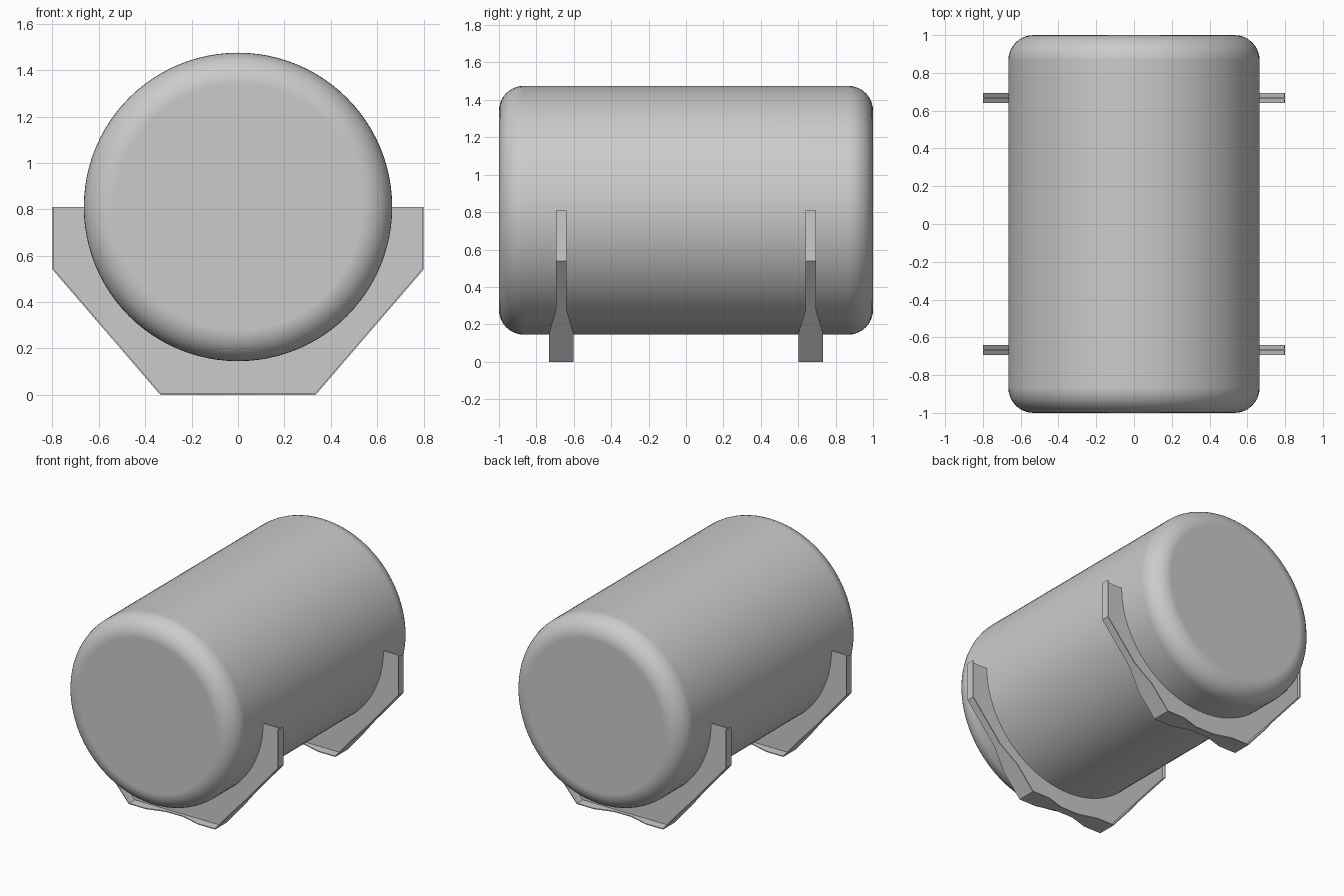
import bpy, bmesh, math
from mathutils import Vector

cube = bpy.data.objects.get("Cube")
if cube:
    bpy.data.objects.remove(cube)

RADIUS, AXIS_Z, ROUND = 0.665, 0.81, 0.133
SADDLE_Y = 0.667
SHEET = 0.006
NARROW, WIDE = 0.027, 0.066

grey = bpy.data.materials.new("light grey metal")
grey.use_nodes = True
colour = (0.6, 0.6, 0.6, 1)
grey.diffuse_color = colour
grey.node_tree.nodes["Principled BSDF"].inputs["Base Color"].default_value = colour


def add_object(name, bm):
    bmesh.ops.recalc_face_normals(bm, faces=bm.faces)
    mesh = bpy.data.meshes.new(name)
    bm.to_mesh(mesh)
    bm.free()
    mesh.materials.append(grey)
    obj = bpy.data.objects.new(name, mesh)
    bpy.context.collection.objects.link(obj)
    return obj


def extrude(bm, points, offset):
    """Solid from a flat outline, pushed along offset."""
    face = bm.faces.new([bm.verts.new(p) for p in points])
    new = bmesh.ops.extrude_face_region(bm, geom=[face])["geom"]
    verts = [v for v in new if isinstance(v, bmesh.types.BMVert)]
    bmesh.ops.translate(bm, verts=verts, vec=offset)


# Tank: round-edged cylinder lying along y
bm = bmesh.new()
bmesh.ops.create_cone(bm, cap_ends=True, segments=96,
                      radius1=RADIUS, radius2=RADIUS, depth=2)
rims = [e for e in bm.edges if abs(e.verts[0].co.z - e.verts[1].co.z) < 0.01]
bmesh.ops.bevel(bm, geom=rims, offset=ROUND, segments=10, profile=0.5, affect='EDGES')
for v in bm.verts:
    v.co = Vector((v.co.x, v.co.z, v.co.y + AXIS_Z))
tank = add_object("tank", bm)
bpy.context.view_layer.objects.active = tank
tank.select_set(True)
bpy.ops.object.shade_smooth_by_angle(angle=math.radians(35))
tank.modifiers.new("flat ends", 'WEIGHTED_NORMAL').keep_sharp = True
tank.select_set(False)

# Right half of the saddle outline, from top to bottom, with flange half widths
TOP, SIDE, FOOT = (0.8, AXIS_Z), (0.8, 0.54), (0.335, 0)


def on_slope(z):
    t = z / SIDE[1]
    return (FOOT[0] + t * (SIDE[0] - FOOT[0]), z)


runs = [
    [(TOP, NARROW), (SIDE, NARROW)],
    [(SIDE, NARROW), (on_slope(0.28), NARROW), (on_slope(0.15), WIDE), (FOOT, WIDE)],
    [(FOOT, WIDE), ((0.2, 0), WIDE), ((0.07, 0), NARROW), ((0, 0), NARROW)],
]

for label, y in (("front", -SADDLE_Y), ("back", SADDLE_Y)):
    # Web: thin upright sheet cradling the tank
    bm = bmesh.new()
    half = [TOP, SIDE, FOOT]
    outline = half + [(-x, z) for x, z in reversed(half)]
    for i in range(49):
        a = math.pi + math.pi * i / 48
        r = RADIUS - 0.004
        outline.append((r * math.cos(a), AXIS_Z + r * math.sin(a)))
    extrude(bm, [(x, y - SHEET / 2, z) for x, z in outline], (0, SHEET, 0))
    add_object(label + "_saddle_web", bm)

    # Flange: strip round the outer edge, flared at the feet
    bm = bmesh.new()
    for side in (1, -1):
        for run in runs:
            (x0, z0), (x1, z1) = run[0][0], run[-1][0]
            inward = Vector((z1 - z0, 0, x0 - x1)).normalized() * SHEET
            inward.x *= side
            edge = [(side * x, y - w, z) for (x, z), w in run]
            edge += [(side * x, y + w, z) for (x, z), w in reversed(run)]
            extrude(bm, edge, inward)
    add_object(label + "_saddle_flange", bm)
